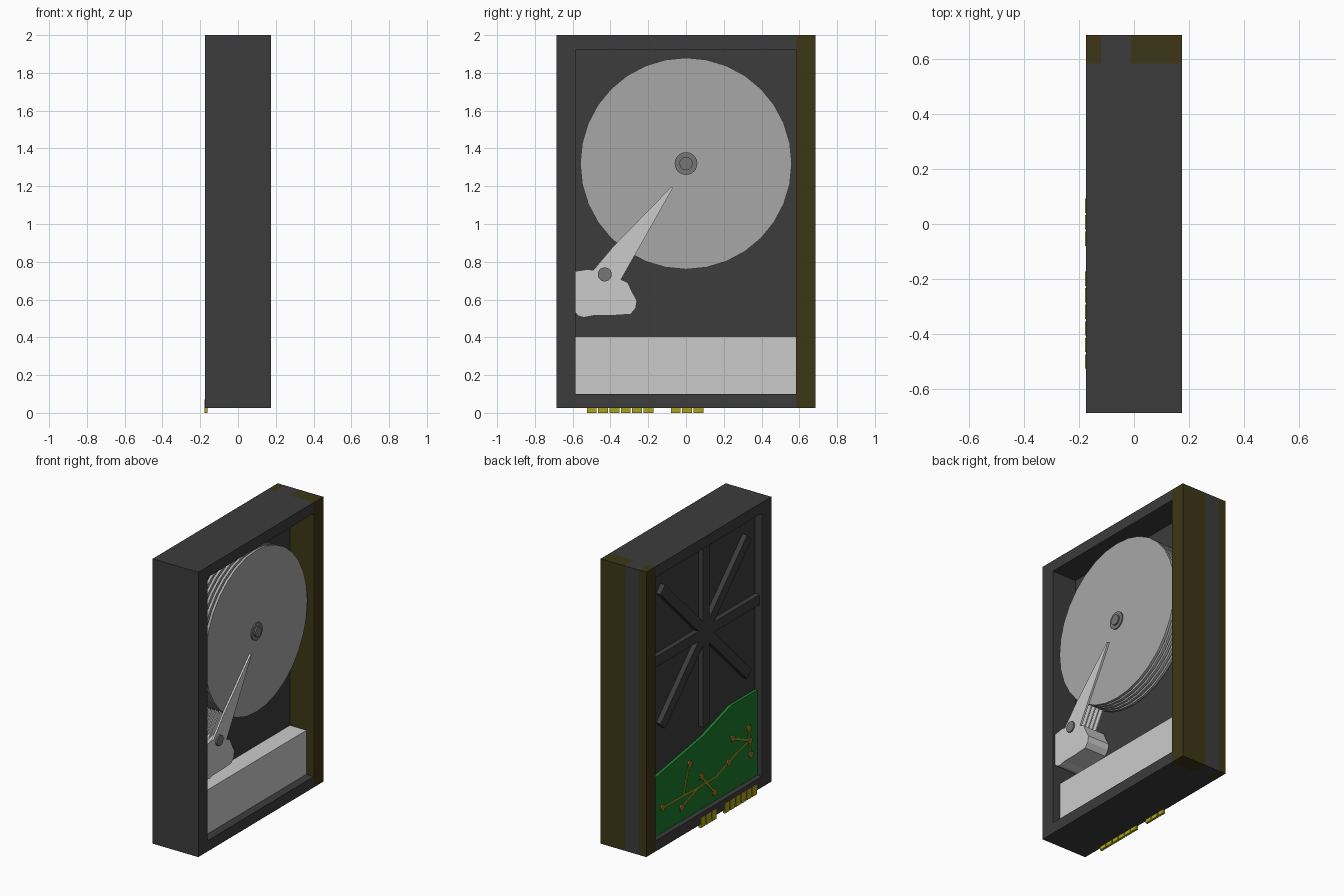
import bpy, bmesh
from math import cos, sin, pi, atan2, hypot

if "Cube" in bpy.data.objects:
    bpy.data.objects.remove(bpy.data.objects["Cube"])


def mat(name, r, g, b):
    m = bpy.data.materials.new(name)
    m.diffuse_color = (r, g, b, 1)
    m.use_nodes = True
    m.node_tree.nodes["Principled BSDF"].inputs["Base Color"].default_value = m.diffuse_color
    return m


DARK = mat("dark_casing", 0.045, 0.045, 0.045)
OLIVE = mat("dark_olive", 0.045, 0.037, 0.008)
SILVER = mat("silver", 0.8, 0.8, 0.8)
DISK = mat("disk_grey", 0.39, 0.39, 0.39)
STEEL = mat("steel", 0.18, 0.18, 0.18)
GREEN = mat("board_green", 0.01, 0.2, 0.025)
GOLD = mat("gold", 0.4, 0.37, 0.01)
TRACE = mat("trace", 0.25, 0.32, 0.02)
COPPER = mat("copper", 0.35, 0.16, 0.02)


def prism(name, pts, x0, x1, material):
    """Extrude a (y, z) outline from x0 to x1."""
    bm = bmesh.new()
    face = bm.faces.new([bm.verts.new((x0, y, z)) for y, z in pts])
    ext = bmesh.ops.extrude_face_region(bm, geom=[face])
    moved = [v for v in ext["geom"] if isinstance(v, bmesh.types.BMVert)]
    bmesh.ops.translate(bm, verts=moved, vec=(x1 - x0, 0, 0))
    bmesh.ops.recalc_face_normals(bm, faces=bm.faces)
    me = bpy.data.meshes.new(name)
    bm.to_mesh(me)
    bm.free()
    me.materials.append(material)
    ob = bpy.data.objects.new(name, me)
    bpy.context.collection.objects.link(ob)
    return ob


def box(name, x0, x1, y0, y1, z0, z1, material):
    return prism(name, [(y0, z0), (y1, z0), (y1, z1), (y0, z1)], x0, x1, material)


def disc(name, y, z, r, x0, x1, n, material):
    pts = [(y + r * cos(2 * pi * i / n), z + r * sin(2 * pi * i / n)) for i in range(n)]
    return prism(name, pts, x0, x1, material)


def bar(name, a, b, w, x0, x1, material):
    """Straight bar of width w between two (y, z) points."""
    dy, dz = b[0] - a[0], b[1] - a[1]
    k = w / 2 / hypot(dy, dz)
    ny, nz = -dz * k, dy * k
    pts = [(a[0] + ny, a[1] + nz), (a[0] - ny, a[1] - nz),
           (b[0] - ny, b[1] - nz), (b[0] + ny, b[1] + nz)]
    return prism(name, pts, x0, x1, material)


# Casing: middle plate with a rim on each side of it
XL, XP0, XP1, XR = -0.175, -0.12, -0.01, 0.175
Y0, Y1, YI0, YI1 = -0.685, 0.685, -0.585, 0.582
Z0, Z1, ZI0, ZI1 = 0.025, 2.0, 0.10, 1.925
box("middle_plate", XP0, XP1, Y0, Y1, Z0, Z1, DARK)
for side, xa, xb in (("left", XL, XP0), ("right", XP1, XR)):
    box(side + "_front_wall", xa, xb, Y0, YI0, Z0, Z1, DARK)
    box(side + "_top_wall", xa, xb, YI0, YI1, ZI1, Z1, DARK)
    box(side + "_bottom_wall", xa, xb, YI0, YI1, Z0, ZI0, DARK)
    box(side + "_back_wall", xa, xb, YI1, Y1, Z0, Z1, OLIVE)

# Star of stiffening ribs behind the spindle
CY, CZ = 0.0, 1.32
for i in range(8):
    a = i * pi / 4
    reach = (0.585, 0.67, 0.605, 0.67, 0.585, 0.67, 0.65, 0.67)[i]
    bar("rib", (CY, CZ), (CY + reach * cos(a), CZ + reach * sin(a)),
        0.07, -0.155, XP0, DARK)

# Stack of disks on the spindle
for i in range(5):
    x = 0.002 + 0.03 * i
    disc("disk", CY, CZ, 0.56, x, x + 0.018, 32, DISK)
disc("spindle", CY, CZ, 0.06, XP1, 0.148, 24, STEEL)
disc("spindle_cap", CY, CZ, 0.035, 0.148, 0.158, 24, STEEL)

# Actuator: body, arms between the disks, pivot
body = [(-0.585, 0.75), (-0.52, 0.76), (-0.49, 0.755), (-0.42, 0.775), (-0.344, 0.706),
        (-0.308, 0.69), (-0.285, 0.64), (-0.26, 0.595), (-0.266, 0.555),
        (-0.293, 0.522), (-0.40, 0.515), (-0.49, 0.515), (-0.54, 0.505),
        (-0.57, 0.513), (-0.585, 0.53)]
prism("actuator_body", body, XP1, 0.155, SILVER)
arm = [(-0.492, 0.754), (-0.344, 0.706), (-0.07, 1.19), (-0.078, 1.196), (-0.381, 0.886)]
for i in range(5):
    x = 0.022 + 0.03 * i
    prism("actuator_arm", arm, x, x + (0.013 if i == 4 else 0.008), SILVER)
disc("actuator_pivot", -0.43, 0.733, 0.037, 0.10, 0.164, 20, STEEL)

# Silver block at the bottom of the cavity
box("lower_block", XP1, 0.117, YI0, YI1, ZI0, 0.405, SILVER)

# Circuit board in the left recess
board = [(YI1, 0.10), (YI1, 0.50), (0.01, 0.595), (-0.296, 0.69), (YI0, 0.69), (YI0, 0.10)]
prism("circuit_board", board, -0.14, XP0, GREEN)

# Board traces and solder dots
main = [(0.46, 0.272), (0.23, 0.267), (0.065, 0.263), (-0.13, 0.262),
        (-0.263, 0.309), (-0.373, 0.344), (-0.494, 0.374)]
branches = [((0.23, 0.267), (0.164, 0.464)), ((0.252, 0.193), (0.065, 0.263)),
            ((0.033, 0.325), (-0.022, 0.263)), ((-0.022, 0.263), (-0.11, 0.16)),
            ((-0.307, 0.459), (-0.494, 0.374)), ((-0.483, 0.462), (-0.505, 0.273))]
for a, b in list(zip(main, main[1:])) + branches:
    bar("trace", a, b, 0.016, -0.145, -0.14, TRACE)
dots = [main[0], main[4], main[6], (0.164, 0.464), (0.252, 0.193), (0.033, 0.325),
        (-0.11, 0.16), (-0.307, 0.459), (-0.483, 0.462), (-0.505, 0.273)]
for y, z in dots:
    disc("solder_dot", y, z, 0.022, -0.149, -0.14, 12, COPPER)

# Connector pins along the bottom edge
for start, count in ((-0.525, 6), (-0.08, 3)):
    for i in range(count):
        y = start + 0.06 * i
        box("connector_pin", -0.178, -0.162, y, y + 0.052, 0.0, 0.07, GOLD)
